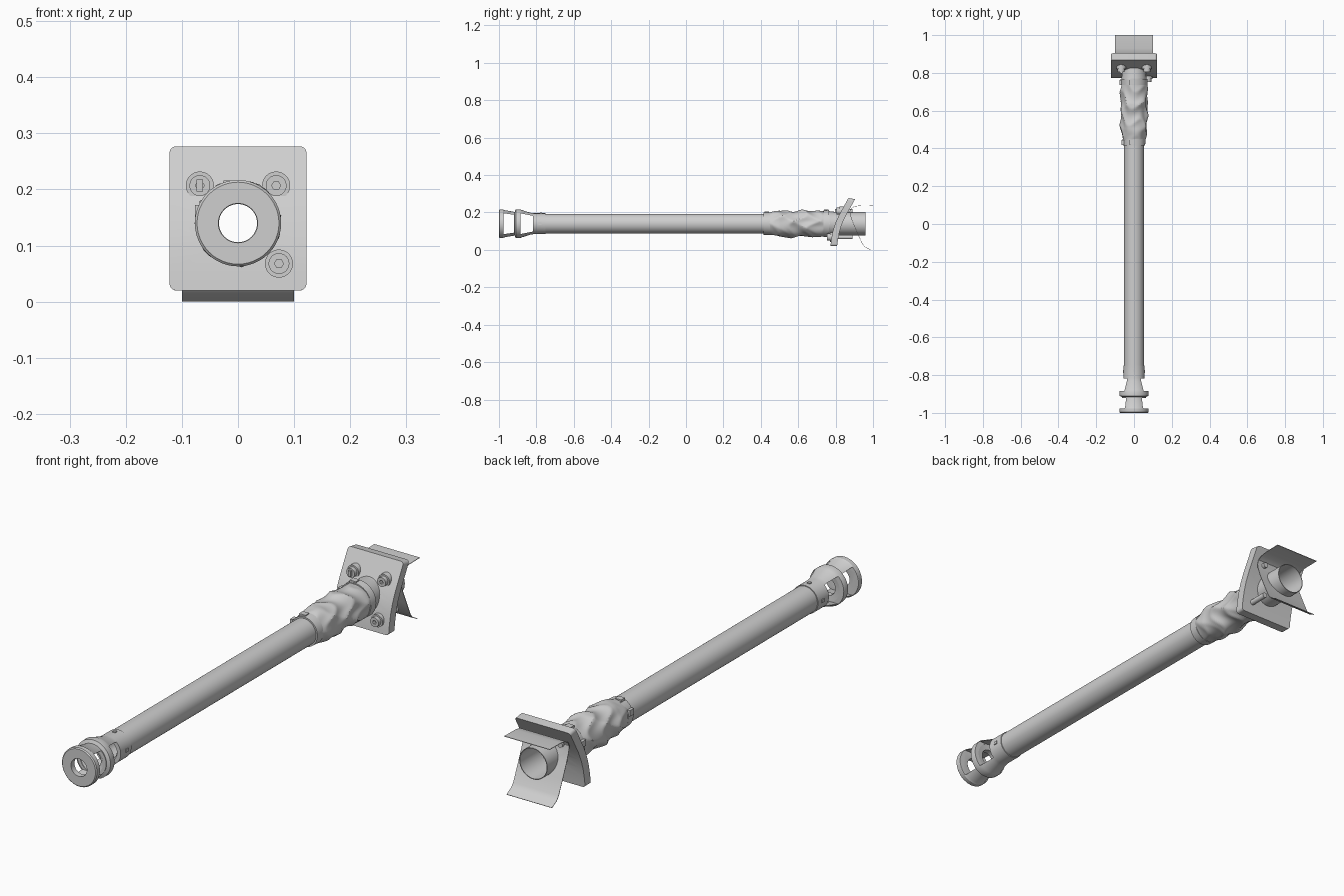
import bpy, bmesh, math
from mathutils import Vector

if "Cube" in bpy.data.objects:
    bpy.data.objects.remove(bpy.data.objects["Cube"])

AX = 0.14  # height of the tube axis
grey = bpy.data.materials.new("metal grey")
grey.diffuse_color = (0.62, 0.62, 0.62, 1)
grey.use_nodes = True
grey.node_tree.nodes["Principled BSDF"].inputs["Base Color"].default_value = grey.diffuse_color


def finish(name, bm, recalc=True):
    if recalc:
        bmesh.ops.recalc_face_normals(bm, faces=bm.faces)
    me = bpy.data.meshes.new(name)
    bm.to_mesh(me)
    bm.free()
    me.materials.append(grey)
    ob = bpy.data.objects.new(name, me)
    bpy.context.collection.objects.link(ob)
    return ob


def lathe(name, prof, cx=0, cz=AX, seg=48, closed=True, rfun=None):
    """Revolve (y, radius) points around a line parallel to y."""
    bm = bmesh.new()
    rings = []
    for y, r in prof:
        ring = []
        for i in range(seg):
            a = 2 * math.pi * i / seg
            rr = rfun(y, a, r) if rfun else r
            ring.append(bm.verts.new((cx + rr * math.cos(a), y, cz + rr * math.sin(a))))
        rings.append(ring)
    n = len(rings)
    for k in range(n if closed else n - 1):
        A, B = rings[k], rings[(k + 1) % n]
        for i in range(seg):
            j = (i + 1) % seg
            bm.faces.new((A[i], A[j], B[j], B[i]))
    return finish(name, bm)


def rod(name, y0, y1, r, cx=0, cz=AX, seg=32):
    bm = bmesh.new()
    a = [(cx + r * math.cos(2 * math.pi * i / seg), cz + r * math.sin(2 * math.pi * i / seg)) for i in range(seg)]
    f = bm.faces.new([bm.verts.new((x, y0, z)) for x, z in a])
    ext = bmesh.ops.extrude_face_region(bm, geom=[f])["geom"]
    bmesh.ops.translate(bm, vec=(0, y1 - y0, 0), verts=[v for v in ext if isinstance(v, bmesh.types.BMVert)])
    return finish(name, bm)


def prism(name, pts, half):
    """Extrude a (y, z) outline across x."""
    bm = bmesh.new()
    f = bm.faces.new([bm.verts.new((-half, y, z)) for y, z in pts])
    ext = bmesh.ops.extrude_face_region(bm, geom=[f])["geom"]
    bmesh.ops.translate(bm, vec=(2 * half, 0, 0), verts=[v for v in ext if isinstance(v, bmesh.types.BMVert)])
    return finish(name, bm)


def box(name, c, s):
    y, z = c[1], c[2]
    ob = prism(name, [(y - s[1], z - s[2]), (y + s[1], z - s[2]), (y + s[1], z + s[2]), (y - s[1], z + s[2])], s[0])
    for v in ob.data.vertices:
        v.co.x += c[0]
    return ob


def bake(ob, cutters=()):
    """Apply the modifiers and cuts, then drop the cutters."""
    for c in cutters:
        m = ob.modifiers.new("cut", 'BOOLEAN')
        m.operation, m.object, m.solver = 'DIFFERENCE', c, 'EXACT'
    bpy.context.view_layer.update()
    dg = bpy.context.evaluated_depsgraph_get()
    me = bpy.data.meshes.new_from_object(ob.evaluated_get(dg))
    ob.modifiers.clear()
    ob.data = me
    for c in cutters:
        bpy.data.objects.remove(c)


# Long tube
lathe("barrel", [(-0.80, 0.053), (0.46, 0.053), (0.46, 0.034), (-0.80, 0.034)])

# Two-stage muzzle brake with side windows
brake = lathe("muzzle_brake", [
    (-1.0, 0.035), (-1.0, 0.073), (-0.996, 0.077), (-0.978, 0.077), (-0.972, 0.073),
    (-0.916, 0.063), (-0.910, 0.076), (-0.888, 0.077), (-0.878, 0.073), (-0.83, 0.058),
    (-0.815, 0.056), (-0.75, 0.056), (-0.75, 0.034), (-0.81, 0.034), (-0.82, 0.042),
    (-0.885, 0.058), (-0.888, 0.035), (-0.912, 0.035), (-0.918, 0.05), (-0.974, 0.06),
    (-0.978, 0.035)])
bake(brake, [prism("window_cutter", [(y0, AX - h0), (y1, AX - h1), (y1, AX + h1), (y0, AX + h0)], 0.2)
             for y0, y1, h0, h1 in ((-0.976, -0.920, 0.056, 0.048), (-0.884, -0.818, 0.055, 0.042))])
rod_top = box("collar_screw_top", (0, -0.775, AX + 0.056), (0.006, 0.006, 0.004))
for s in (-1, 1):
    box("collar_screw_side", (s * 0.055, -0.78, AX), (0.004, 0.008, 0.006))


# Wrinkled fabric sleeve
def folds(y, a, r):
    t = (y - 0.44) / 0.33
    env = max(0.0, math.sin(math.pi * min(max(t, 0), 1))) ** 0.5
    w = 1 - 2 * abs(math.sin(1.5 * a + 21 * y + 0.8 * math.sin(2 * a)))
    w2 = 1 - 2 * abs(math.sin(a - 32 * y + 1.1 * math.sin(3 * a + 9 * y)))
    return r + env * (0.0045 * w + 0.004 * w2)


steps = 44
sleeve = []
for k in range(steps + 1):
    y = 0.43 + 0.34 * k / steps
    sleeve.append((y, 0.057 + 0.014 * min(1, (y - 0.43) / 0.07) - 0.004 * max(0, (y - 0.72) / 0.05)))
lathe("fabric_sleeve", sleeve, seg=72, closed=False, rfun=folds)
lathe("sleeve_neck", [(0.765, 0.067), (0.79, 0.064), (0.83, 0.061), (0.83, 0.05), (0.765, 0.05)])

# Clamping straps with buckles
for y0, y1, r in ((0.415, 0.45, 0.059), (0.735, 0.765, 0.071)):
    lathe("sleeve_strap", [(y0, r), (y1, r + 0.002), (y1, r - 0.02), (y0, r - 0.02)])
    box("strap_buckle", (-0.012, (y0 + y1) / 2, AX + r), (0.014, 0.012, 0.005))
    box("strap_buckle_side", (-r, (y0 + y1) / 2, AX + 0.02), (0.006, 0.013, 0.012))

# Rear open tube
lathe("rear_tube", [(0.76, 0.062), (0.96, 0.062), (0.96, 0.059), (0.76, 0.059)])

# Bent mounting plate: rounded outline bent along y
front = [(0.020, 0.772), (0.06, 0.777), (0.10, 0.785), (0.14, 0.797), (0.18, 0.815), (0.277, 0.868)]


def plate_y(z):
    for (z0, y0), (z1, y1) in zip(front, front[1:]):
        if z <= z1:
            return y0 + (y1 - y0) * (z - z0) / (z1 - z0)
    return front[-1][1]


bm = bmesh.new()
rad, hw, zlo, zhi = 0.012, 0.122, 0.020, 0.277
corner = [rad * (1 - math.cos(math.pi / 2 * i / 5)) for i in range(6)]
levels = [zlo + c for c in corner] + [0.06, 0.10, 0.14, 0.18, 0.22] + [zhi - c for c in reversed(corner)]
rows = []
for z in levels:
    d = max(0, rad - min(z - zlo, zhi - z))
    w = hw - rad + math.sqrt(max(0, rad * rad - d * d))
    y = plate_y(z)
    rows.append([bm.verts.new(p) for p in ((-w, y, z), (w, y, z), (w, y + 0.036, z - 0.006 * (z - zlo) / 0.257),
                                           (-w, y + 0.036, z - 0.006 * (z - zlo) / 0.257))])
for A, B in zip(rows, rows[1:]):
    for i in range(4):
        j = (i + 1) % 4
        bm.faces.new((A[i], A[j], B[j], B[i]))
bm.faces.new(rows[0])
bm.faces.new(rows[-1])
plate = finish("mounting_plate", bm)
bake(plate, [rod("plate_cutter", 0.6, 1.2, 0.0605)])

# Thin bent sheet behind the plate
sheet_line = [(1.0, 0.239), (0.93, 0.238), (0.90, 0.233), (0.882, 0.222), (0.875, 0.205), (0.878, 0.185),
              (0.89, 0.15), (0.918, 0.085), (0.942, 0.032), (0.955, 0.016), (0.985, 0.0)]
dense = []
for i, p in enumerate(sheet_line):
    a = Vector(sheet_line[max(0, i - 1)])
    b = Vector(sheet_line[min(len(sheet_line) - 1, i + 1)])
    t = (b - a).normalized()
    dense.append((p[0] + t.y * -0.002, p[1] + t.x * 0.002))
sheet = prism("backing_sheet", sheet_line + dense[::-1], 0.1)
bake(sheet, [rod("sheet_cutter", 0.6, 1.2, 0.0605)])

# Bolts with washers and hex sockets
for x, z in ((-0.068, 0.207), (0.068, 0.207), (0.073, 0.068)):
    y = plate_y(z)
    lathe("bolt_washer", [(y - 0.010, 0.012), (y - 0.010, 0.025), (y + 0.015, 0.025), (y + 0.015, 0.012)], x, z, 32)
    head = rod("bolt_head", y - 0.026, y + 0.01, 0.0185, x, z)
    bake(head, [rod("socket_cutter", y - 0.05, y - 0.012, 0.008, x, z, 6)])
    rod("bolt_shank", y, 0.89, 0.011, x, z, 24)

# Small latch bar on one bolt
box("bolt_latch", (-0.068, plate_y(0.207) - 0.027, 0.207), (0.006, 0.006, 0.011))

# Sharp-edged smooth shading everywhere
for ob in bpy.context.scene.objects:
    ob.select_set(True)
    bpy.context.view_layer.objects.active = ob
bpy.ops.object.shade_smooth_by_angle(angle=math.radians(30))
